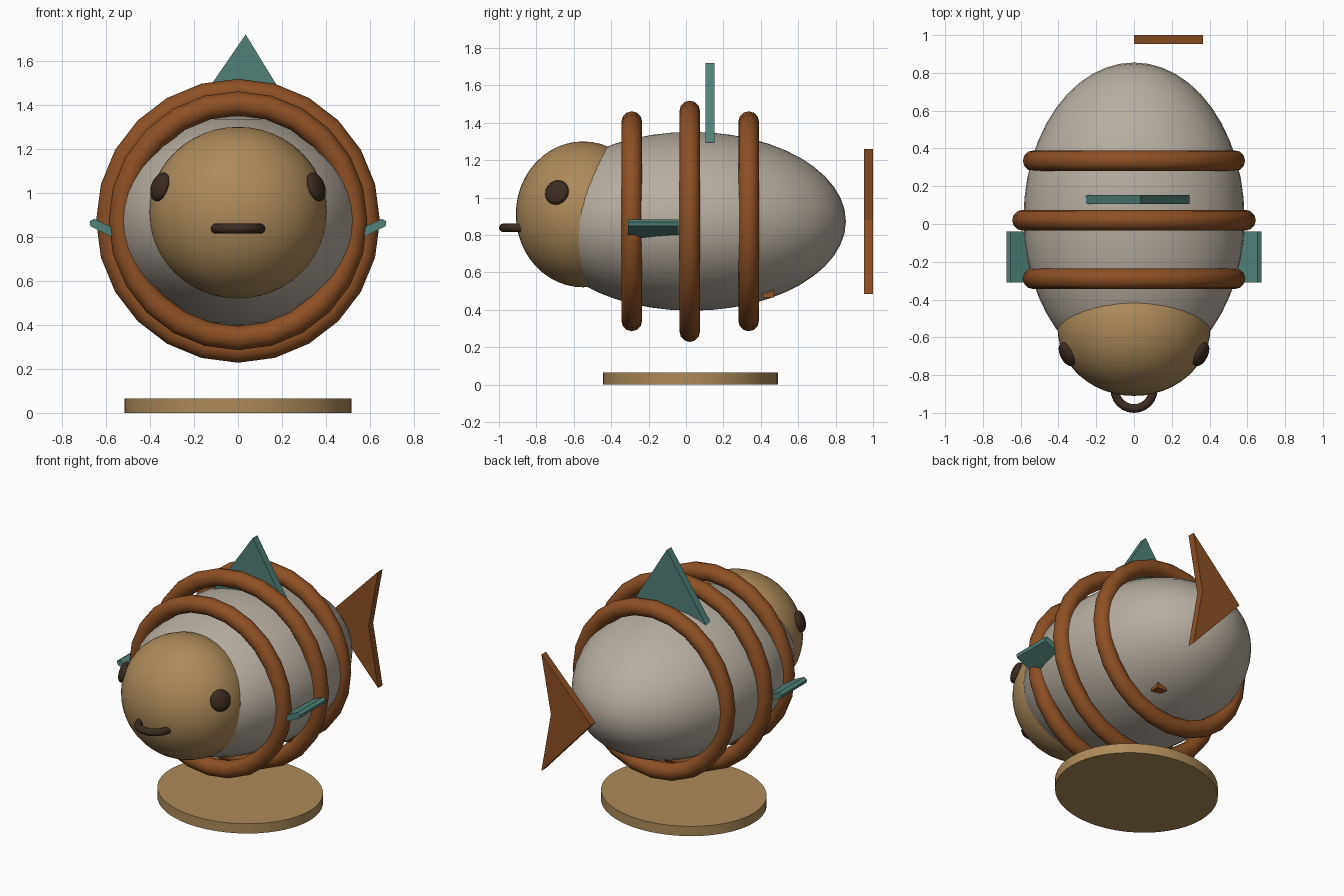
import bpy, bmesh, math
from mathutils import Vector, Matrix

if "Cube" in bpy.data.objects:
    bpy.data.objects.remove(bpy.data.objects["Cube"])


def mat(name, r, g, b):
    m = bpy.data.materials.new(name)
    m.diffuse_color = (r, g, b, 1)
    m.use_nodes = True
    m.node_tree.nodes["Principled BSDF"].inputs["Base Color"].default_value = m.diffuse_color
    return m


GREY = mat("warm grey", 0.47, 0.42, 0.35)
TAN = mat("tan", 0.42, 0.255, 0.10)
RUST = mat("rust brown", 0.27, 0.08, 0.017)
TEAL = mat("teal", 0.08, 0.22, 0.19)
DARK = mat("dark brown", 0.045, 0.024, 0.015)


def finish(name, bm, material, smooth=True):
    bmesh.ops.recalc_face_normals(bm, faces=bm.faces)
    me = bpy.data.meshes.new(name)
    bm.to_mesh(me)
    bm.free()
    me.materials.append(material)
    ob = bpy.data.objects.new(name, me)
    bpy.context.collection.objects.link(ob)
    if smooth:
        bpy.ops.object.select_all(action='DESELECT')
        ob.select_set(True)
        bpy.context.view_layer.objects.active = ob
        bpy.ops.object.shade_smooth_by_angle(angle=math.radians(40))
    return ob


def ellipsoid(name, loc, radii, material, rot=Matrix(), seg=48):
    bm = bmesh.new()
    bmesh.ops.create_uvsphere(bm, u_segments=seg, v_segments=seg // 2, radius=1)
    bm.transform(Matrix.Translation(loc) @ rot @ Matrix.Diagonal((*radii, 1)))
    return finish(name, bm, material)


def ring(name, loc, major, minor, material, flat=False, n=24, k=12):
    """Torus around the y axis, or around z when flat."""
    bm = bmesh.new()
    rows = []
    for i in range(n):
        a = 2 * math.pi * i / n
        row = []
        for j in range(k):
            b = 2 * math.pi * j / k
            r, h = major + minor * math.cos(b), minor * math.sin(b)
            p = (r * math.cos(a), r * math.sin(a), h) if flat else (r * math.cos(a), h, r * math.sin(a))
            row.append(bm.verts.new(Vector(loc) + Vector(p)))
        rows.append(row)
    for i in range(n):
        p, q = rows[i], rows[(i + 1) % n]
        for j in range(k):
            bm.faces.new((p[j], p[(j + 1) % k], q[(j + 1) % k], q[j]))
    return finish(name, bm, material)


def plate(name, outline, y0, y1, material):
    """Outline in x, z extruded along y."""
    bm = bmesh.new()
    f = bm.faces.new([bm.verts.new((x, y0, z)) for x, z in outline])
    ext = bmesh.ops.extrude_face_region(bm, geom=[f])
    bmesh.ops.translate(bm, vec=(0, y1 - y0, 0),
                        verts=[v for v in ext["geom"] if isinstance(v, bmesh.types.BMVert)])
    return finish(name, bm, material, smooth=False)


# Body and head
ellipsoid("body", (0, 0.03, 0.873), (0.585, 0.825, 0.478), GREY)
ellipsoid("head", (0, -0.55, 0.91), (0.405, 0.36, 0.39), TAN)

# Hoops around the body
for name, y, major in (("front_hoop", -0.29, 0.533), ("middle_hoop", 0.02, 0.59), ("rear_hoop", 0.335, 0.533)):
    ring(name, (0, y, 0.873), major, 0.055, RUST)

# Eyes and side fins, mirrored left and right
fin = [(0.52, 0.775), (0.58, 0.803), (0.67, 0.848), (0.675, 0.87), (0.655, 0.882), (0.58, 0.848), (0.51, 0.815)]
for side, s in (("right", 1), ("left", -1)):
    normal = Vector((0.85 * s, -0.42, 0.31))
    ellipsoid(side + "_eye", (0.354 * s, -0.69, 1.027), (0.068, 0.068, 0.032), DARK,
              normal.to_track_quat('Z', 'Y').to_matrix().to_4x4(), 24)
    plate(side + "_fin", [(x * s, z) for x, z in fin], -0.31, -0.04, TEAL)

# Mouth
ring("mouth", (0, -0.875, 0.838), 0.102, 0.023, DARK, flat=True)

# Back fin, tail and the small belly fin
plate("back_fin", [(-0.257, 1.295), (0.295, 1.295), (0.035, 1.72)], 0.105, 0.153, TEAL)
plate("tail", [(0, 0.885), (0.365, 0.485), (0.295, 0.88), (0.365, 1.26)], 0.952, 1.0, RUST)
plate("belly_fin", [(0.13, 0.47), (0.21, 0.465), (0.19, 0.56)], 0.41, 0.47, RUST)

# Oval base
bm = bmesh.new()
bmesh.ops.create_cone(bm, cap_ends=True, segments=48, radius1=1, radius2=1, depth=1)
bm.transform(Matrix.Translation((0, 0.023, 0.0325)) @ Matrix.Diagonal((0.515, 0.468, 0.065, 1)))
finish("base", bm, TAN)
